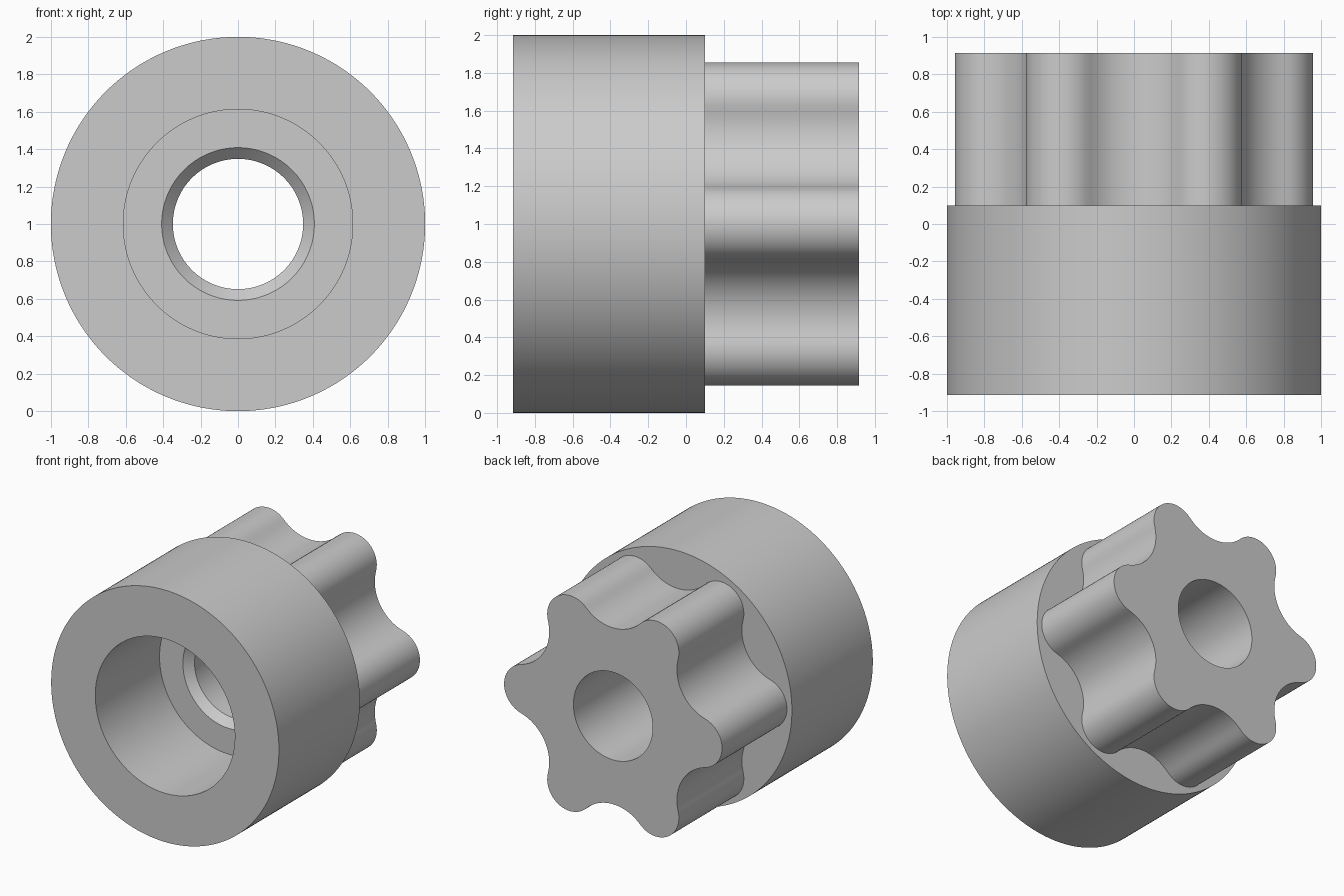
import bpy, bmesh, math

cube = bpy.data.objects.get("Cube")
if cube:
    bpy.data.objects.remove(cube, do_unlink=True)

STEPS = 288           # samples around the axis
LOBES = 6
TIP_DIST, TIP_R = 0.757, 0.20         # convex lobe arcs
VALLEY_DIST, VALLEY_R = 1.038, 0.338  # concave arcs between lobes
FRONT, SHOULDER, BACK = -0.915, 0.10, 0.915
FLOOR = -0.108        # bottom of the counterbore
BORE, BEVEL, COUNTERBORE = 0.348, 0.408, 0.613

grey = bpy.data.materials.new("plain_grey")
grey.use_nodes = True
grey.diffuse_color = (0.6, 0.6, 0.6, 1)
grey.node_tree.nodes["Principled BSDF"].inputs["Base Color"].default_value = (0.6, 0.6, 0.6, 1)


def circle(radius):
    return lambda angle: radius


def lobed(angle):
    """Radius of the six-lobed outline: tangent convex and concave arcs."""
    half = math.pi / LOBES
    t = abs((angle + half) % (2 * half) - half)
    u = half - t
    # Angle at which the two arcs touch
    k = TIP_R / (TIP_R + VALLEY_R)
    x = TIP_DIST + k * (VALLEY_DIST * math.cos(half) - TIP_DIST)
    z = k * VALLEY_DIST * math.sin(half)
    if t < math.atan2(z, x):
        return TIP_DIST * math.cos(t) + math.sqrt(TIP_R ** 2 - (TIP_DIST * math.sin(t)) ** 2)
    return VALLEY_DIST * math.cos(u) - math.sqrt(VALLEY_R ** 2 - (VALLEY_DIST * math.sin(u)) ** 2)


def loft(name, sections):
    """Skin a list of (radius function, y) rings around the y axis."""
    bm = bmesh.new()
    rings = []
    for radius, y in sections:
        ring = []
        for i in range(STEPS):
            a = 2 * math.pi * i / STEPS
            r = radius(a)
            ring.append(bm.verts.new((r * math.cos(a), y, 1 + r * math.sin(a))))
        rings.append(ring)
    for a, b in zip(rings, rings[1:]):
        for i in range(STEPS):
            j = (i + 1) % STEPS
            bm.faces.new((a[i], b[i], b[j], a[j]))
    mesh = bpy.data.meshes.new(name)
    bm.to_mesh(mesh)
    bm.free()
    mesh.materials.append(grey)
    obj = bpy.data.objects.new(name, mesh)
    bpy.context.collection.objects.link(obj)
    bpy.ops.object.select_all(action='DESELECT')
    obj.select_set(True)
    bpy.context.view_layer.objects.active = obj
    bpy.ops.object.shade_smooth_by_angle(angle=math.radians(30))
    return obj


# Round sleeve: counterbore, front face, outer wall, back shoulder
loft("round_sleeve", [
    (circle(BEVEL), FLOOR),
    (circle(COUNTERBORE), FLOOR),
    (circle(COUNTERBORE), FRONT),
    (circle(1.0), FRONT),
    (circle(1.0), SHOULDER),
    (lobed, SHOULDER),
])

# Lobed drive: fluted wall, end face, through bore, bevelled bore mouth
loft("lobed_drive", [
    (lobed, SHOULDER),
    (lobed, BACK),
    (circle(BORE), BACK),
    (circle(BORE), FLOOR + BEVEL - BORE),
    (circle(BEVEL), FLOOR),
])
